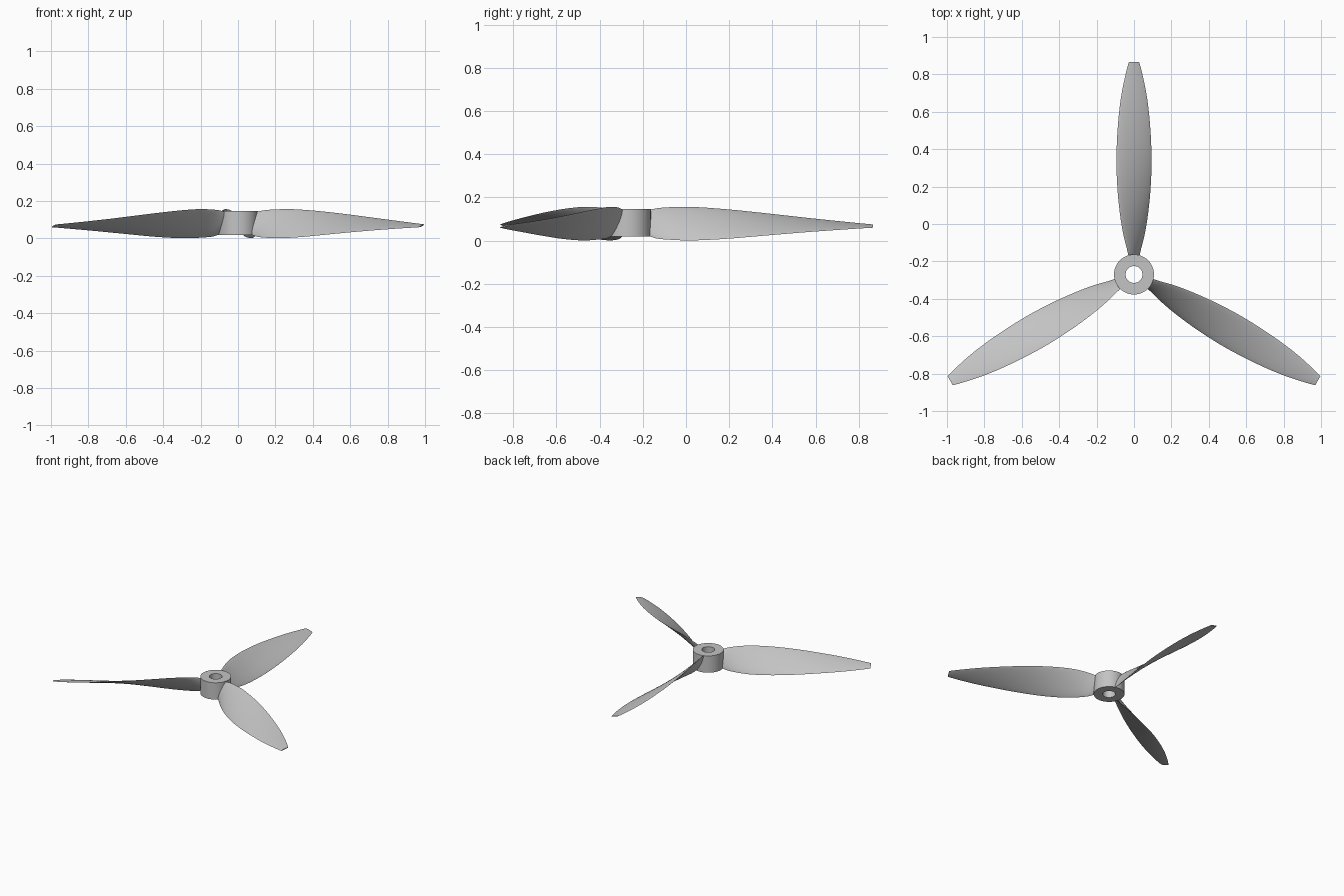
import bpy, bmesh, math
from mathutils import Matrix, Vector

if "Cube" in bpy.data.objects:
    bpy.data.objects.remove(bpy.data.objects["Cube"])

HUB = Vector((0, -0.27, 0))
HUB_R, BORE_R, HUB_LOW, HUB_HIGH = 0.107, 0.045, 0.018, 0.147

grey = bpy.data.materials.new("light_grey")
grey.use_nodes = True
grey.diffuse_color = (0.55, 0.55, 0.55, 1)
grey.node_tree.nodes["Principled BSDF"].inputs["Base Color"].default_value = (0.55, 0.55, 0.55, 1)


def finish(name, bm, angle):
    bmesh.ops.recalc_face_normals(bm, faces=bm.faces)
    mesh = bpy.data.meshes.new(name)
    bm.to_mesh(mesh)
    bm.free()
    mesh.materials.append(grey)
    obj = bpy.data.objects.new(name, mesh)
    bpy.context.collection.objects.link(obj)
    bpy.ops.object.select_all(action="DESELECT")
    obj.select_set(True)
    bpy.context.view_layer.objects.active = obj
    bpy.ops.object.shade_smooth_by_angle(angle=math.radians(angle))
    return obj


def smooth_path(rows, steps):
    """Pass a smooth curve through rows of numbers."""
    pts = [rows[0]] + rows + [rows[-1]]
    out = []
    for a, b, c, d in zip(pts, pts[1:], pts[2:], pts[3:]):
        for s in range(steps):
            t = s / steps
            out.append([q + 0.5 * t * (r - p + t * (2*p - 5*q + 4*r - u + t * (3*(q - r) + u - p)))
                        for p, q, r, u in zip(a, b, c, d)])
    return out + [rows[-1]]


# Hub: a bored cylinder, spun from its rectangular section
bm = bmesh.new()
section = [bm.verts.new((r, 0, z)) for r, z in
           ((BORE_R, HUB_LOW), (HUB_R, HUB_LOW), (HUB_R, HUB_HIGH), (BORE_R, HUB_HIGH))]
edges = [bm.edges.new((section[i], section[i - 1])) for i in range(4)]
bmesh.ops.spin(bm, geom=section + edges, cent=(0, 0, 0), axis=(0, 0, 1),
               angle=2 * math.pi, steps=64)
bmesh.ops.remove_doubles(bm, verts=bm.verts, dist=0.0005)
finish("hub", bm, 40).location = HUB

# Blade stations: radius, half width, lower edge, upper edge, thickness
STATIONS = [
    [0.08, 0.026, 0.030, 0.136, 0.024],
    [0.13, 0.036, 0.011, 0.149, 0.024],
    [0.20, 0.054, 0.004, 0.155, 0.023],
    [0.30, 0.072, 0.001, 0.156, 0.022],
    [0.45, 0.088, 0.008, 0.146, 0.020],
    [0.62, 0.094, 0.022, 0.129, 0.018],
    [0.80, 0.086, 0.037, 0.109, 0.015],
    [0.95, 0.069, 0.048, 0.093, 0.012],
    [1.07, 0.045, 0.056, 0.081, 0.008],
    [1.135, 0.028, 0.060, 0.075, 0.006],
]
AROUND = 24


def blade_mesh():
    bm = bmesh.new()
    rings = []
    for r, half, low, high, thick in smooth_path(STATIONS, 4):
        chord = Vector((half, 0, (low - high) / 2))
        normal = Vector((-chord.z, 0, chord.x)).normalized()
        centre = Vector((0, r, (low + high) / 2))
        ring = []
        for i in range(AROUND):
            a = 2 * math.pi * i / AROUND
            lens = math.sin(a) * abs(math.sin(a)) ** 0.5
            ring.append(bm.verts.new(centre + chord * math.cos(a) + normal * lens * thick / 2))
        rings.append(ring)
    for a, b in zip(rings, rings[1:]):
        for i in range(AROUND):
            bm.faces.new((a[i - 1], a[i], b[i], b[i - 1]))
    bm.faces.new(rings[0])
    bm.faces.new(rings[-1])
    return bm


# Three pitched blades around the hub
for name, turn in (("back_blade", 0), ("right_blade", 120), ("left_blade", 240)):
    bm = blade_mesh()
    bm.transform(Matrix.Translation(HUB) @ Matrix.Rotation(math.radians(turn), 4, "Z"))
    finish(name, bm, 50)
